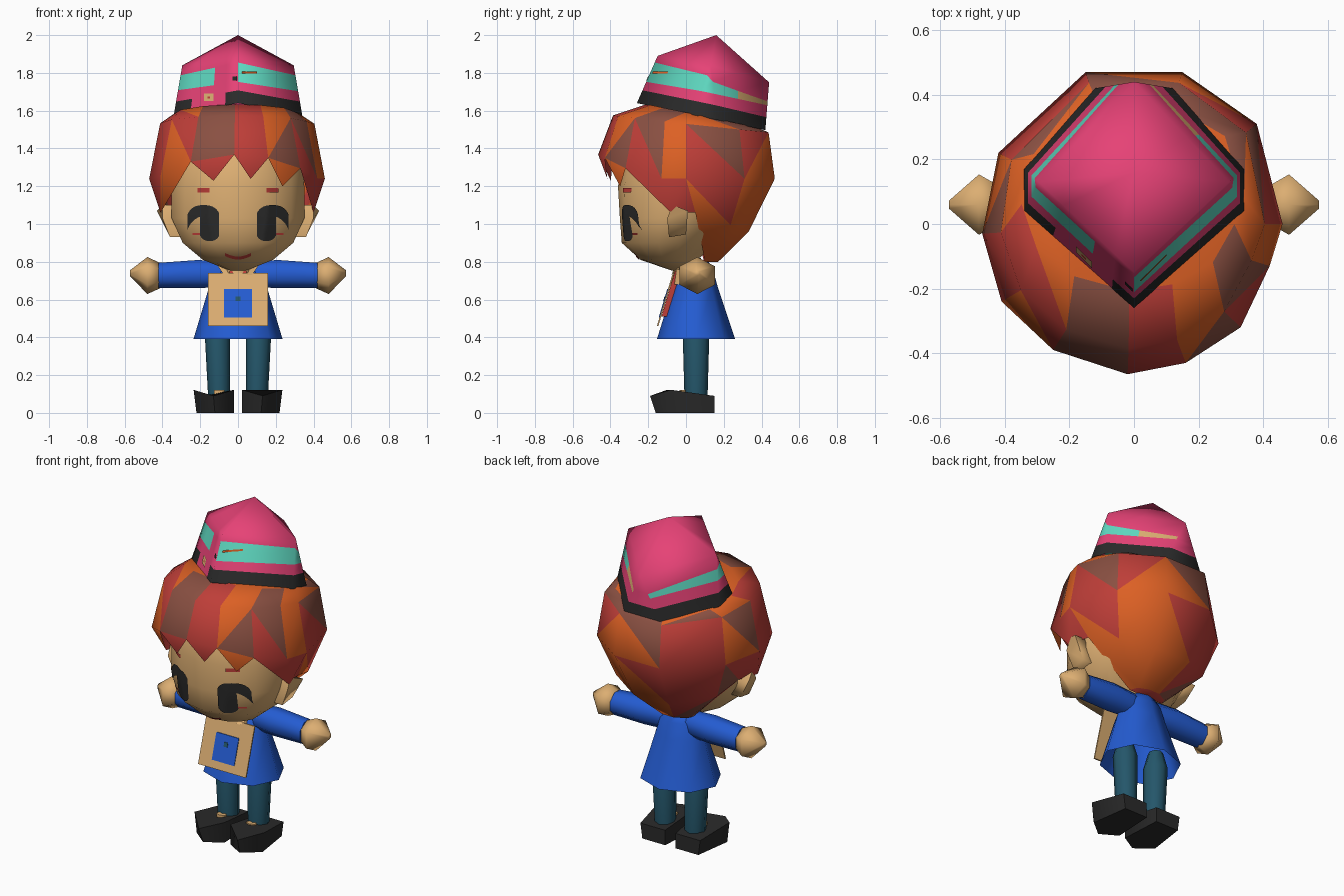
import bpy, bmesh, math
from mathutils import Vector
from mathutils.bvhtree import BVHTree

if "Cube" in bpy.data.objects:
    bpy.data.objects.remove(bpy.data.objects["Cube"])


def material(name, r, g, b):
    m = bpy.data.materials.new(name)
    m.diffuse_color = [((c / 255 + 0.055) / 1.055) ** 2.4 for c in (r, g, b)] + [1]
    m.use_nodes = True
    m.node_tree.nodes["Principled BSDF"].inputs["Base Color"].default_value = m.diffuse_color
    return m


SKIN = material("skin tan", 220, 174, 114)
BLACK = material("black", 42, 42, 42)
PINK = material("hat pink", 230, 66, 118)
TEAL = material("stripe teal", 95, 217, 193)
BLUE = material("coat blue", 36, 92, 210)
DARK = material("trouser teal", 36, 86, 106)
ORANGE = material("hair orange", 220, 96, 36)
RED = material("hair red", 190, 62, 56)
BROWN = material("hair brown", 138, 80, 66)


def build(name, verts, faces, mats, idx=None, angle=50):
    """Make an object from points and faces with outward normals."""
    bm = bmesh.new()
    vs = [bm.verts.new(v) for v in verts]
    for k, f in enumerate(faces):
        bm.faces.new([vs[i] for i in f]).material_index = idx[k] if idx else 0
    bmesh.ops.remove_doubles(bm, verts=bm.verts, dist=1e-5)
    bmesh.ops.recalc_face_normals(bm, faces=bm.faces)
    me = bpy.data.meshes.new(name)
    bm.to_mesh(me)
    bm.free()
    for m in mats:
        me.materials.append(m)
    ob = bpy.data.objects.new(name, me)
    bpy.context.collection.objects.link(ob)
    if angle:
        bpy.ops.object.select_all(action='DESELECT')
        ob.select_set(True)
        bpy.context.view_layer.objects.active = ob
        bpy.ops.object.shade_smooth_by_angle(angle=math.radians(angle))
    return ob


def loft(name, rings, mat, caps=(True, True), angle=50):
    """Skin a list of equal-sized rings."""
    n = len(rings[0])
    verts = [v for r in rings for v in r]
    faces = [(j * n + i, j * n + (i + 1) % n, (j + 1) * n + (i + 1) % n, (j + 1) * n + i)
             for j in range(len(rings) - 1) for i in range(n)]
    if caps[0]:
        faces.append(tuple(range(n)))
    if caps[1]:
        faces.append(tuple(range(len(verts) - n, len(verts))))
    return build(name, verts, faces, [mat], angle=angle)


def ring_z(n, cx, cy, z, rx, ry):
    return [(cx + rx * math.sin(t), cy - ry * math.cos(t), z)
            for t in (2 * math.pi * i / n for i in range(n))]


def ring_x(n, x, cy, cz, ry, rz):
    return [(x, cy + ry * math.cos(t), cz + rz * math.sin(t))
            for t in (2 * math.pi * (i + .5) / n for i in range(n))]


def surface(ob):
    return BVHTree.FromPolygons([v.co for v in ob.data.vertices],
                                [p.vertices for p in ob.data.polygons])


def front_plate(name, tree, x0, x1, lo, hi, mat, nx=4, nz=2):
    """Thin patch that follows the front of a surface."""
    verts = []
    for i in range(nx + 1):
        x = x0 + (x1 - x0) * i / nx
        a, b = (f(abs(x)) if callable(f) else f for f in (lo, hi))
        for j in range(nz + 1):
            z = a + (b - a) * j / nz
            hit = tree.ray_cast(Vector((x, -2, z)), Vector((0, 1, 0)))[0]
            verts.append((x, hit.y - .007, z))
    w = nz + 1
    faces = [(i * w + j, (i + 1) * w + j, (i + 1) * w + j + 1, i * w + j + 1)
             for i in range(nx) for j in range(nz)]
    build(name, verts, faces, [mat], angle=80)


def arc(u, c, w):
    return max(.02, 1 - abs((u - c) / w) ** 2.5) ** .4


# Head
head = loft("head", [ring_z(14, 0, cy, z, rx, ry) for z, cy, rx, ry in (
    (.755, -.02, .05, .06), (.81, -.09, .19, .15), (.9, -.09, .30, .25), (1.03, -.05, .36, .30),
    (1.2, -.02, .36, .34), (1.4, .02, .35, .33), (1.54, .06, .2, .2))], SKIN, angle=80)
tree = surface(head)

# Eyes with a lash sweeping outward, brows and mouth
top = lambda u: 1 + .1 * arc(u, .182, .092)
for s, side in ((1, "right"), (-1, "left")):
    front_plate("eye_" + side, tree, s * .1, s * .2, lambda u: 1 - .09 * arc(u, .15, .062),
                top, BLACK, 12, 5)
    front_plate("lash_" + side, tree, s * .2, s * .268, lambda u: top(u) - .06 - (u - .2) * .3,
                top, BLACK, 8, 3)
    front_plate("eye_corner_" + side, tree, s * .2, s * .24, .942, .952, RED)
    front_plate("brow_" + side, tree, s * .15, s * .215, 1.168, 1.19, RED)
front_plate("mouth", tree, -.07, .07, lambda u: .812 + 4 * u * u, lambda u: .828 + 4 * u * u, RED, 8)

# Hair: faceted shell from an outline seen from above, counter-clockwise from the front
outline = [(-.02, -.465), (.16, -.43), (.33, -.32), (.42, -.13), (.46, 0), (.38, .31), (.15, .47),
           (-.15, .47), (-.42, .22), (-.47, -.03), (-.41, -.24), (-.25, -.39)]
# facet colours per column, from crown to base; five letters end in a fringe lock
tints = ["RRRRR", "OOOBO", "BBBRR", "OOOORR", "BOBRROOO", "BBROOOOO",
         "BBBOROOO", "OBRRRRRB", "OOBORBRB", "RRRRRR", "ORROO", "BBBBR"]
locks = {2: (.40, -.08, 1.06), 3: (.40, -.08, 1.06), 9: (-.41, -.1, 1.06), 10: (-.41, -.1, 1.06)}
N = len(outline)
hv, hf, hm = [], [], []
for x, y in outline:
    q = y / .47
    s = .88 + .05 * q
    cy = y * .62 + .08
    hv += [(x * .74, cy, 1.645 - .21 * (cy + .26)),
           (x * s, y * s, 1.53 - .045 * q),
           (x, y, 1.24 + .13 * max(0, -q - .45) / .55),
           (x * .8, y * .6 + .05, 1.06 - .1 * q),
           (x * .25, y * .15 + .1, .8)]
for i, tint in enumerate(tints):
    a, b = i * 5, (i + 1) % N * 5
    (xa, ya), (xb, yb) = outline[i], outline[(i + 1) % N]
    for j in range(4 if len(tint) == 8 else 2):
        if i % 2:
            hf += ((a + j, b + j, a + j + 1), (b + j, b + j + 1, a + j + 1))
        else:
            hf += ((a + j, b + j, b + j + 1), (a + j, b + j + 1, a + j + 1))
    if len(tint) < 8:
        mx, my = (xa + xb) / 2, (ya + yb) / 2
        hv.append(locks.get(i, (mx * .96, my * .93, 1.02 - .22 * my / .45 - .1 * max(0, abs(mx) - .2))))
        hf.append((a + 2, b + 2, len(hv) - 1))
        if len(tint) == 6:
            # side lock joined to the hair behind the ear
            rear = b if i == 3 else a
            hf.append((rear + 2, rear + 3, len(hv) - 1))
    hm += ["ORB".index(c) for c in tint]
# crown and base closings
hf += [tuple(i * 5 for i in range(N)), tuple(i * 5 + 4 for i in range(4, 10))]
hm += [0, 1]
used = sorted({i for f in hf for i in f})
remap = {o: k for k, o in enumerate(used)}
build("hair", [hv[i] for i in used], [[remap[i] for i in f] for f in hf],
      [ORANGE, RED, BROWN], hm, angle=60)

# Hat: slanted crown on a seven-sided rim, with a band and a tapering stripe
F, R, B, L = (0, -.15, 1.89), (.295, .13, 1.84), (0, .44, 1.75), (-.295, .13, 1.84)
corners = [((0, -.26), F), ((.34, .04), R), ((.34, .17), R), ((.12, .42), B),
           ((-.12, .42), B), ((-.34, .17), L), ((-.34, .04), L)]
splits = {2: [.45], 6: [.26, .6, .8]}
stripe = [(.45, .86), (.48, .8), (.48, .7), (.52, .6), (.5, .6), (.5, .72), (.5, .8)]
cols, tags = [], []
for c in range(7):
    d = (c + 1) % 7
    for k, t in enumerate([0] + splits.get(c, [])):
        mix = lambda p, q: p + (q - p) * t
        bx, by = (mix(p, q) for p, q in zip(corners[c][0], corners[d][0]))
        base = Vector((bx, by, 1.64 - .21 * (by + .26)))
        tip = Vector(corners[c][1]).lerp(Vector(corners[d][1]), t)
        lo, hi = (mix(p, q) for p, q in zip(stripe[c], stripe[d]))
        cols.append([base.lerp(tip, f) for f in (0, .27, lo, hi, 1)])
        tags.append((c, k))
verts = [v for col in cols for v in col] + [(0, .16, 2.0)]
faces, idx = [], []
for i, (c, k) in enumerate(tags):
    a, b = i * 5, (i + 1) % len(cols) * 5
    band = 0 if c == 6 and k in (1, 2) else 1
    line = 0 if c == 3 or (c == 6 and k > 1) else 3 if (c, k) == (2, 1) else 2
    faces += [(a + j, b + j, b + j + 1, a + j + 1) for j in range(4)]
    idx += [band, 0, line, 0]
    if (cols[i][4] - cols[(i + 1) % len(cols)][4]).length > 1e-4:
        faces.append((a + 4, b + 4, len(verts) - 1))
        idx.append(0)
hat = build("hat", verts, faces, [PINK, BLACK, TEAL, SKIN], idx, angle=150)
hat_tree = surface(hat)
front_plate("hat_badge", hat_tree, -.18, -.13, 1.65, 1.69, SKIN)
front_plate("hat_badge_center", hat_tree, -.162, -.148, 1.664, 1.676, RED, 1, 1)
front_plate("hat_dash", hat_tree, .02, .1, 1.797, 1.807, ORANGE)
front_plate("hat_fleck", hat_tree, -.028, -.004, 1.76, 1.78, BLACK, 1, 1)

# Coat with an open hem, and neck
loft("coat", [ring_z(8, 0, cy, z, rx, ry) for z, cy, rx, ry in (
    (.39, .053, .236, .207), (.66, .05, .155, .12), (.75, .06, .125, .085), (.8, .07, .08, .05))],
    BLUE, (False, True), 60)
loft("neck", [ring_z(8, 0, .01, z, r, r) for z, r in ((.68, .09), (.82, .07))], SKIN)

# Paired parts
for s, side in ((1, "right"), (-1, "left")):
    loft("ear_" + side, [[(s * (x - d), y, z) for x, y, z in (
        (.40, -.07, 1.1), (.43, .01, 1.07), (.365, 0, .945), (.36, -.09, .93), (.40, -.1, 1.03))]
        for d in (.07, 0)], SKIN, angle=80)
    loft("sleeve_" + side, [ring_x(8, s * x, .06, z, ry, rz) for x, z, ry, rz in (
        (.06, .735, .06, .075), (.22, .735, .08, .08), (.42, .728, .07, .072))], BLUE)
    loft("hand_" + side, [ring_x(6, s * x, .06, z, ry, rz) for x, z, ry, rz in (
        (.41, .727, .062, .066), (.48, .727, .108, .098), (.573, .74, .014, .014))], SKIN, angle=80)
    loft("leg_" + side, [ring_z(8, s * x, .053, z, r, r + .003) for z, x, r in (
        (.08, .1, .058), (.4, .108, .067), (.5, .11, .04))], DARK)
    # shoe: pointed toe, flat sole and sloping upper, with a bit of bare ankle
    plan = [(.035, .15), (.2, .15), (.235, -.08), (.13, -.19), (.02, -.1)]
    loft("shoe_" + side, [
        [(s * (.02 + (x - .02) * .93), max(y, -.16), 0) for x, y in plan],
        [(s * x, y, .09 if y > .1 or y < -.15 else .122) for x, y in plan]], BLACK, angle=60)
    loft("ankle_" + side, [ring_z(6, s * .1, -.015, z, .032, .02) for z in (.09, .121)], SKIN)


# Square bag hanging on the chest, with patch, button, tie and straps
def slanted(name, w, z0, z1, off, thick, mat):
    y = lambda z: -.07 - (.74 - z) * .3 - off
    loft(name, [[(x, y(z) + d, z) for x, z in ((-w, z0), (w, z0), (w, z1), (-w, z1))]
                for d in (0, thick)], mat, angle=0)


slanted("chest_bag", .16, .46, .74, 0, .008, SKIN)
slanted("bag_patch", .075, .505, .655, .004, .005, BLUE)
slanted("bag_button", .012, .592, .616, .007, .004, DARK)
slanted("neck_tie", .045, .51, .75, -.009, .03, RED)
for s, side in ((1, "right"), (-1, "left")):
    build("bag_strap_" + side, [(s * .08, -.01, .8), (s * .115, 0, .79),
                                (s * .075, -.08, .73), (s * .045, -.08, .73)],
          [(0, 1, 2, 3)], [SKIN], angle=0)
